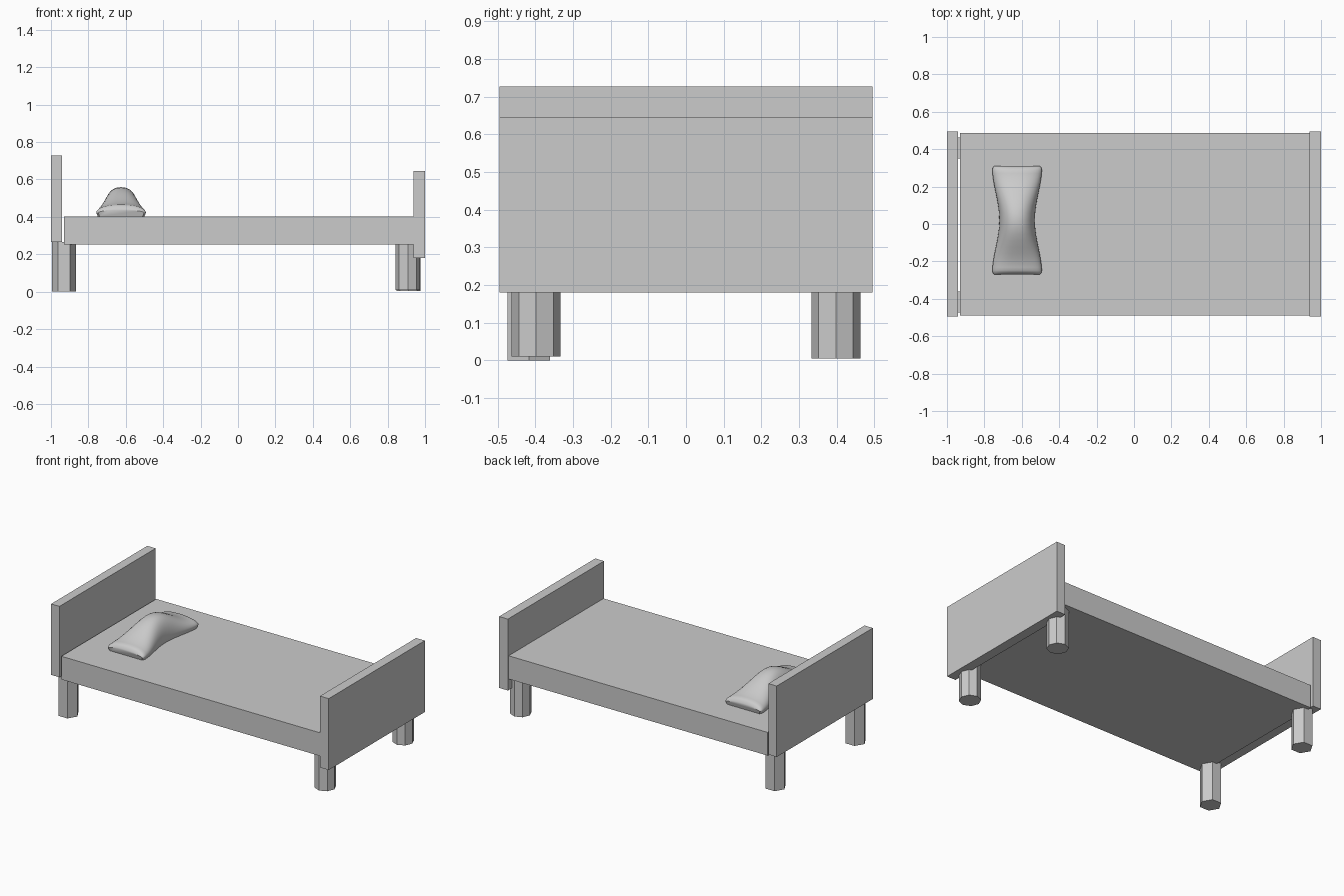
import bpy, bmesh, math

cube = bpy.data.objects.get("Cube")
if cube:
    bpy.data.objects.remove(cube, do_unlink=True)

# Single plain grey for the whole bed
GREY = (0.6, 0.6, 0.6, 1)
grey = bpy.data.materials.new("plain_grey")
grey.use_nodes = True
grey.diffuse_color = GREY
grey.node_tree.nodes["Principled BSDF"].inputs["Base Color"].default_value = GREY


def add_object(name, bm):
    mesh = bpy.data.meshes.new(name)
    bmesh.ops.recalc_face_normals(bm, faces=bm.faces)
    bm.to_mesh(mesh)
    bm.free()
    mesh.materials.append(grey)
    obj = bpy.data.objects.new(name, mesh)
    bpy.context.collection.objects.link(obj)
    return obj


def box(name, low, high):
    bm = bmesh.new()
    bmesh.ops.create_cube(bm, size=1)
    for v in bm.verts:
        v.co = [(a + b) / 2 + c * (b - a) for a, b, c in zip(low, high, v.co)]
    return add_object(name, bm)


def leg(name, sides, x, y, bottom, top):
    bm = bmesh.new()
    bmesh.ops.create_cone(bm, cap_ends=True, segments=sides, radius1=0.065,
                          radius2=0.065, depth=top - bottom)
    # Put corners on the x axis
    turn = math.pi / 2 if sides == 6 else 0
    for v in bm.verts:
        x0, y0 = v.co.x, v.co.y
        v.co.x = x + x0 * math.cos(turn) - y0 * math.sin(turn)
        v.co.y = y + x0 * math.sin(turn) + y0 * math.cos(turn)
        v.co.z += (top + bottom) / 2
    return add_object(name, bm)


# Boards and mattress
box("headboard", (-1, -0.495, 0.265), (-0.94, 0.495, 0.727))
box("footboard", (0.937, -0.495, 0.18), (1, 0.495, 0.645))
box("mattress", (-0.93, -0.49, 0.252), (0.96, 0.487, 0.403))

# Six-sided legs at the head, eight-sided legs at the foot
leg("head_leg_right", 6, -0.93, -0.417, 0, 0.265)
leg("head_leg_left", 6, -0.93, 0.407, 0.02, 0.265)
leg("foot_leg_right", 8, 0.908, -0.398, 0.01, 0.255)
leg("foot_leg_left", 8, 0.912, 0.398, 0.005, 0.255)


# Pillow: arched cross-sections, wide and thin at the ends, narrow and tall in the middle
def pillow(name, center, half_length, base, rings=24, arc=20):
    bm = bmesh.new()
    loops = []
    for i in range(rings + 1):
        t = -math.cos(math.pi * i / rings)
        bulge = math.cos(t * math.pi / 2) ** 2
        tip = max(0, abs(t) - 0.93) / 0.07
        width = (0.133 - 0.038 * bulge) * (1 - 0.08 * tip ** 2)
        height = (0.062 + 0.095 * bulge) * (1 - 0.45 * tip ** 2)
        loop = []
        for k in range(arc + 1):
            a = math.pi * k / arc
            across = math.copysign(abs(math.cos(a)) ** 0.85, math.cos(a))
            loop.append(bm.verts.new((center[0] + width * across,
                                      center[1] + half_length * t,
                                      base + 0.02 + (height - 0.02) * math.sin(a))))
        # Tucked-in underside
        for side in (-0.94, 0.94):
            loop.append(bm.verts.new((center[0] + width * side,
                                      center[1] + half_length * t * 0.97, base)))
        loops.append(loop)
    n = len(loops[0])
    for a, b in zip(loops, loops[1:]):
        for k in range(n):
            bm.faces.new((a[k], a[(k + 1) % n], b[(k + 1) % n], b[k]))
    bm.faces.new(loops[0])
    bm.faces.new(loops[-1])
    return add_object(name, bm)


cushion = pillow("pillow", (-0.625, 0.02), 0.29, 0.402)
bpy.ops.object.select_all(action="DESELECT")
cushion.select_set(True)
bpy.context.view_layer.objects.active = cushion
bpy.ops.object.shade_smooth_by_angle(angle=math.radians(40))
